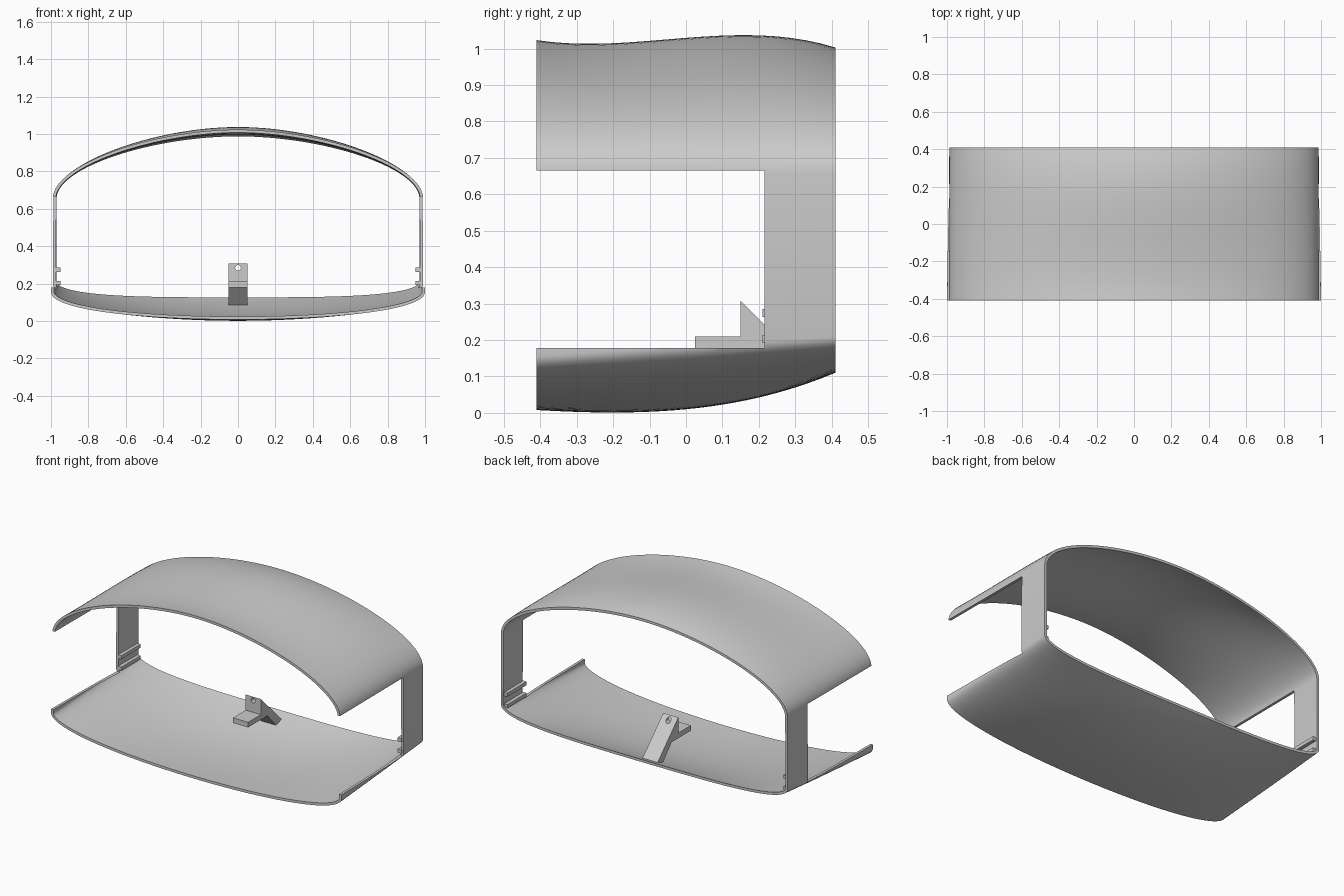
import bpy, bmesh, math
from mathutils import Vector

cube = bpy.data.objects.get("Cube")
if cube:
    bpy.data.objects.remove(cube, do_unlink=True)

grey = bpy.data.materials.new("light_grey")
grey.use_nodes = True
grey.diffuse_color = (0.6, 0.6, 0.6, 1)
grey.node_tree.nodes["Principled BSDF"].inputs["Base Color"].default_value = (0.6, 0.6, 0.6, 1)

HALF_DEPTH = 0.41
THICKNESS = 0.016
OPENING_BACK, OPENING_LOW, OPENING_HIGH = 0.215, 0.178, 0.665


def add_object(name, bm):
    bmesh.ops.recalc_face_normals(bm, faces=bm.faces)
    mesh = bpy.data.meshes.new(name)
    bm.to_mesh(mesh)
    bm.free()
    mesh.materials.append(grey)
    obj = bpy.data.objects.new(name, mesh)
    bpy.context.collection.objects.link(obj)
    return obj


def box(name, low, high):
    bm = bmesh.new()
    bmesh.ops.create_cube(bm, size=1)
    for v in bm.verts:
        v.co = [(a + b) / 2 + c * (b - a) for a, b, c in zip(low, high, v.co)]
    return add_object(name, bm)


def activate(obj):
    bpy.ops.object.select_all(action='DESELECT')
    obj.select_set(True)
    bpy.context.view_layer.objects.active = obj


def cut(obj, cutter):
    mod = obj.modifiers.new("cut", 'BOOLEAN')
    mod.operation, mod.solver, mod.object = 'DIFFERENCE', 'EXACT', cutter
    activate(obj)
    bpy.ops.object.modifier_apply(modifier=mod.name)
    bpy.data.objects.remove(cutter, do_unlink=True)


def bezier(a, b, c, d, n):
    a, b, c, d = map(Vector, (a, b, c, d))
    return [a * (1 - t) ** 3 + b * 3 * t * (1 - t) ** 2 + c * 3 * t * t * (1 - t) + d * t ** 3
            for t in (i / n for i in range(n + 1))]


def section(y):
    """Closed outer outline in x and z at depth y, and its inward offset."""
    s, t, k = y - 0.16, y + 0.2, (y + HALF_DEPTH) / (2 * HALF_DEPTH)
    crown = 1.037 - 0.391 * s ** 2 - 0.611 * s ** 3
    floor = 0.001 + 0.19 * t ** 2 + 0.17 * t ** 3
    top_x, low_x = 0.99 - 0.004 * k, 1.0 - 0.013 * k
    low_z = 0.155 + 0.055 * k
    half = bezier((0, floor), (0.5, floor), (low_x, low_z - 0.1), (low_x, low_z), 28)
    half += bezier((top_x, 0.655), (top_x, 0.84), (0.45, crown), (0, crown), 32)
    outer = half + [Vector((-p.x, p.y)) for p in half[-2:0:-1]]
    inner = []
    for i, p in enumerate(outer):
        d = (outer[(i + 1) % len(outer)] - p).normalized() + (p - outer[i - 1]).normalized()
        inner.append(p + Vector((-d.y, d.x)).normalized() * THICKNESS)
    return outer, inner


# Curved tubular housing with a thin wall
bm = bmesh.new()
steps = 20
rings = []
for i in range(steps + 1):
    y = HALF_DEPTH * (2 * i / steps - 1)
    rings.append([[bm.verts.new((p.x, y, p.y)) for p in loop] for loop in section(y)])


def bridge(a, b):
    for j in range(len(a)):
        k = (j + 1) % len(a)
        bm.faces.new((a[j], a[k], b[k], b[j]))


for r, q in zip(rings, rings[1:]):
    bridge(r[0], q[0])
    bridge(q[1], r[1])
bridge(rings[0][1], rings[0][0])
bridge(rings[-1][0], rings[-1][1])
housing = add_object("housing_shell", bm)

# Side openings, running in from the front
cut(housing, box("opening_cutter", (-2, -1, OPENING_LOW), (2, OPENING_BACK, OPENING_HIGH)))
activate(housing)
bpy.ops.object.shade_smooth_by_angle(angle=math.radians(30))

# Paired rails on the inside of each rear post
for side, sign in (("left", 1), ("right", -1)):
    for level, z in (("lower", 0.203), ("upper", 0.274)):
        xs = sorted((sign * 0.95, sign * 0.98))
        box(f"{side}_{level}_rail", (xs[0], 0.21, z - 0.011), (xs[1], 0.4, z + 0.011))

# Central bracket: shelf, upright and slanted strut
profile = [(0.025, 0.178), (0.025, 0.21), (0.15, 0.21), (0.15, 0.307),
           (0.357, 0.1), (0.31, 0.076), (0.215, 0.178)]
bm = bmesh.new()
face = bm.faces.new([bm.verts.new((-0.052, y, z)) for y, z in profile])
new = bmesh.ops.extrude_face_region(bm, geom=[face])["geom"]
bmesh.ops.translate(bm, vec=(0.104, 0, 0), verts=[v for v in new if isinstance(v, bmesh.types.BMVert)])
bracket = add_object("centre_bracket", bm)

# Round hole through the upright
bm = bmesh.new()
bmesh.ops.create_cone(bm, cap_ends=True, segments=24, radius1=0.015, radius2=0.015, depth=0.4)
for v in bm.verts:
    v.co = (v.co.x, v.co.z + 0.15, v.co.y + 0.284)
cut(bracket, add_object("hole_cutter", bm))
